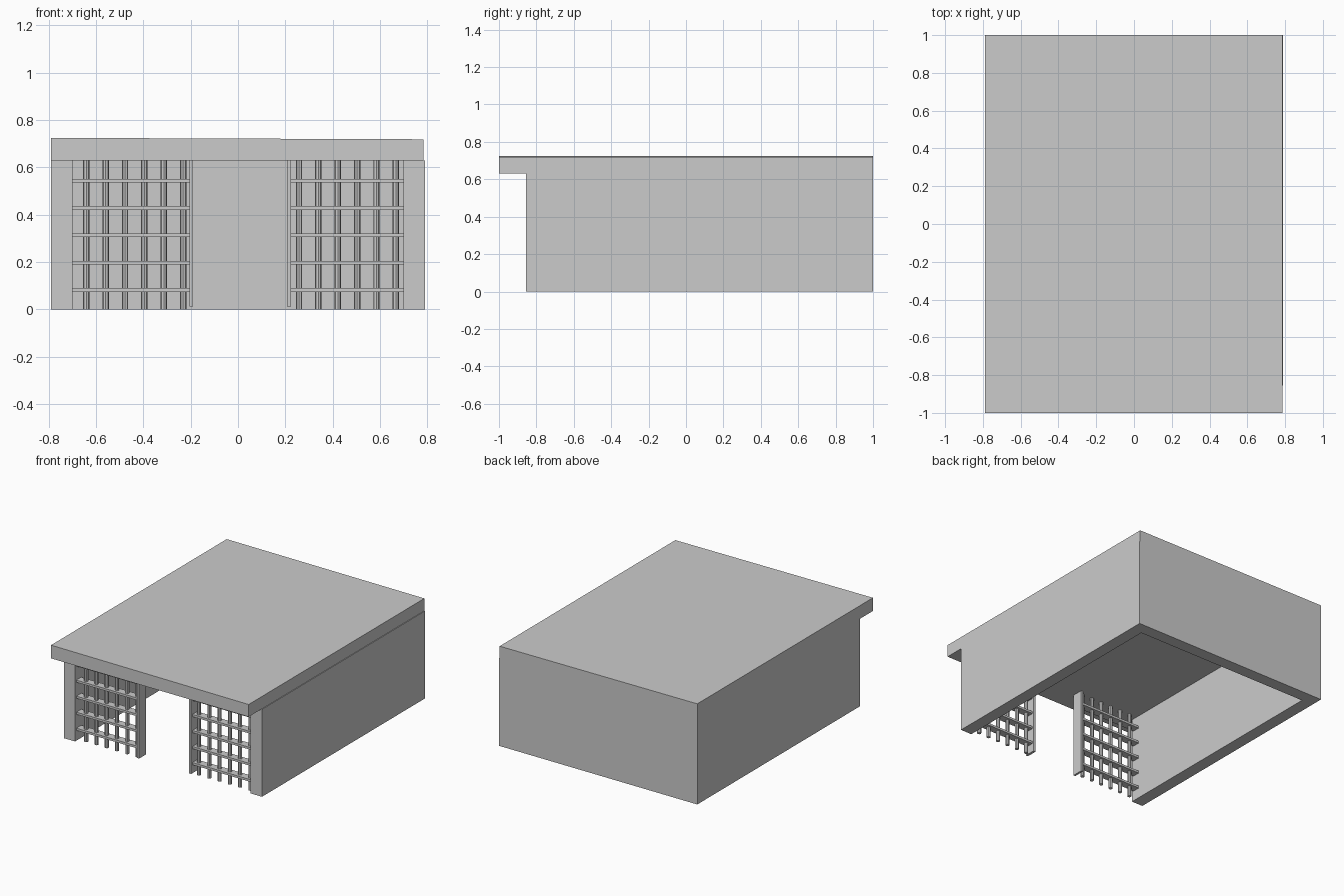
import bpy, bmesh

if "Cube" in bpy.data.objects:
    bpy.data.objects.remove(bpy.data.objects["Cube"])


def prism(name, profile, origin_axis, start, end):
    """Extrude a 2D profile: axis 'Z' uses (x, y), axis 'Y' uses (x, z)."""
    bm = bmesh.new()
    to3d = (lambda p, d: (p[0], p[1], d)) if origin_axis == 'Z' else (lambda p, d: (p[0], d, p[1]))
    low = [bm.verts.new(to3d(p, start)) for p in profile]
    high = [bm.verts.new(to3d(p, end)) for p in profile]
    bm.faces.new(low)
    bm.faces.new(high)
    n = len(profile)
    for i in range(n):
        j = (i + 1) % n
        bm.faces.new((low[i], low[j], high[j], high[i]))
    bmesh.ops.recalc_face_normals(bm, faces=bm.faces)
    mesh = bpy.data.meshes.new(name)
    bm.to_mesh(mesh)
    bm.free()
    obj = bpy.data.objects.new(name, mesh)
    bpy.context.collection.objects.link(obj)
    return obj


def box(name, x0, x1, y0, y1, z0, z1):
    return prism(name, [(x0, y0), (x1, y0), (x1, y1), (x0, y1)], 'Z', z0, z1)


def round_bar(name, x, y, radius, z0, z1):
    bpy.ops.mesh.primitive_cylinder_add(vertices=8, radius=radius, depth=z1 - z0,
                                        location=(x, y, (z0 + z1) / 2))
    bpy.context.object.name = name


FRONT, EAVE, THICK = -0.855, 0.63, 0.09
W = 0.79

# U-shaped wall, open at the front
inner = W - THICK
prism("walls", [(-W, FRONT), (-inner, FRONT), (-inner, 1 - THICK), (inner, 1 - THICK),
                (inner, FRONT), (W, FRONT), (W, 1), (-W, 1)], 'Z', 0, EAVE)

# Roof slab, very slightly sloped, overhanging the front
prism("roof", [(-W, EAVE), (0.785, EAVE), (0.785, 0.719), (-W, 0.725)], 'Y', -1, 1)

# Lattice screens on both sides of the entrance
screens = (("left", -0.205, -0.19, -0.70, -0.205, -0.641),
           ("right", 0.207, 0.225, 0.225, 0.70, 0.258))
for side, post0, post1, slat0, slat1, first_bar in screens:
    box(side + "_post", post0, post1, FRONT, FRONT + 0.08, 0.013, EAVE)
    for i in range(5):
        z = 0.082 + i * 0.1155
        box(f"{side}_slat_{i + 1}", slat0, slat1, -0.84, -0.785, z - 0.008, z + 0.008)
    for i in range(6):
        round_bar(f"{side}_bar_{i + 1}", first_bar + i * 0.0818, -0.812, 0.0135, 0, EAVE)
